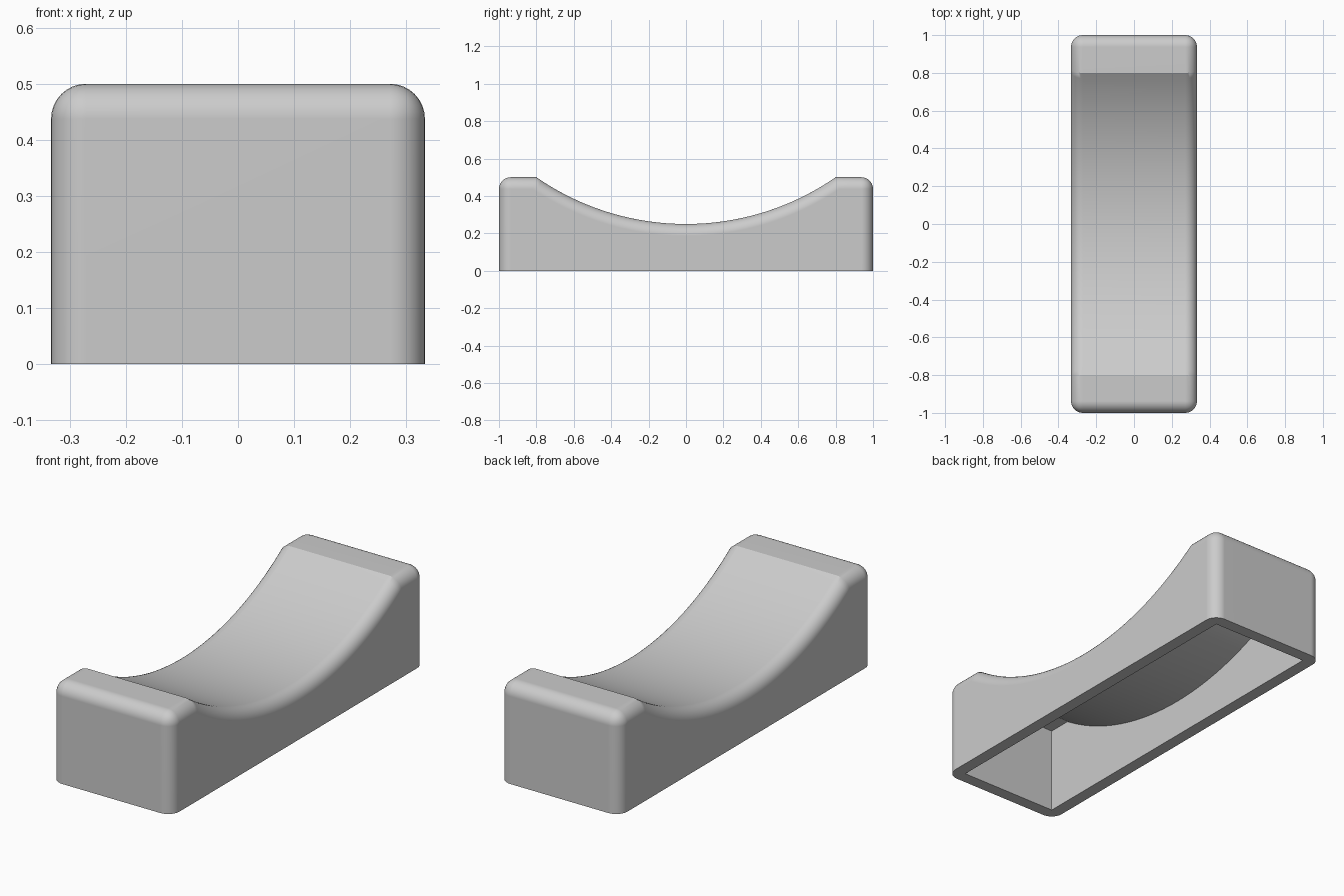
import bpy, bmesh, math

cube = bpy.data.objects.get("Cube")
if cube:
    bpy.data.objects.remove(cube, do_unlink=True)

HALF_W, HALF_L, HEIGHT = 1 / 3, 1.0, 0.5
WALL = 0.0625                      # wall thickness and fillet radius
ARC_R, ARC_Z = 1.405, 1.655        # circle that scoops the top


def profile(half_l, bottom, top, radius, steps=48):
    """Side outline: a box with a circular scoop in its top."""
    a = math.acos((ARC_Z - top) / radius)
    arc = []
    for i in range(steps + 1):
        t = a - 2 * a * i / steps
        arc.append((radius * math.sin(t), ARC_Z - radius * math.cos(t)))
    return [(-half_l, bottom), (half_l, bottom), (half_l, top)] + arc + [(-half_l, top)]


def extrude(name, outline, half_w, fillet=0):
    """Extrude the outline across x, rounding all edges off the base."""
    bm = bmesh.new()
    face = bm.faces.new([bm.verts.new((-half_w, y, z)) for y, z in outline])
    out = bmesh.ops.extrude_face_region(bm, geom=[face])
    moved = [v for v in out["geom"] if isinstance(v, bmesh.types.BMVert)]
    bmesh.ops.translate(bm, verts=moved, vec=(2 * half_w, 0, 0))
    bmesh.ops.recalc_face_normals(bm, faces=bm.faces)
    if fillet:
        edges = [e for e in bm.edges
                 if max(v.co.z for v in e.verts) > 0.01
                 and e.calc_face_angle(0) > math.radians(60)]
        bmesh.ops.bevel(bm, geom=edges, offset=fillet, offset_type='OFFSET',
                        segments=8, profile=0.5, affect='EDGES', clamp_overlap=False)
    mesh = bpy.data.meshes.new(name)
    bm.to_mesh(mesh)
    bm.free()
    obj = bpy.data.objects.new(name, mesh)
    bpy.context.collection.objects.link(obj)
    return obj


# Plain grey finish
grey = bpy.data.materials.new("light_grey")
grey.use_nodes = True
color = (0.6, 0.6, 0.6, 1)
grey.diffuse_color = color
grey.node_tree.nodes["Principled BSDF"].inputs["Base Color"].default_value = color

# Rounded outer body and the hollow underneath
body = extrude("scooped_block", profile(HALF_L, 0, HEIGHT, ARC_R), HALF_W, WALL)
hollow = extrude("hollow_cutter",
                 profile(HALF_L - WALL, -0.1, HEIGHT - WALL, ARC_R + WALL),
                 HALF_W - WALL)
for obj in (body, hollow):
    obj.data.materials.append(grey)

cut = body.modifiers.new("hollow", 'BOOLEAN')
cut.operation = 'DIFFERENCE'
cut.solver = 'EXACT'
cut.object = hollow
bpy.ops.object.select_all(action='DESELECT')
bpy.context.view_layer.objects.active = body
body.select_set(True)
bpy.ops.object.modifier_apply(modifier=cut.name)
bpy.data.objects.remove(hollow, do_unlink=True)

# Smooth fillets, flat sides
bpy.ops.object.shade_smooth_by_angle(angle=math.radians(30))
weighted = body.modifiers.new("flat_sides", 'WEIGHTED_NORMAL')
weighted.keep_sharp = True
